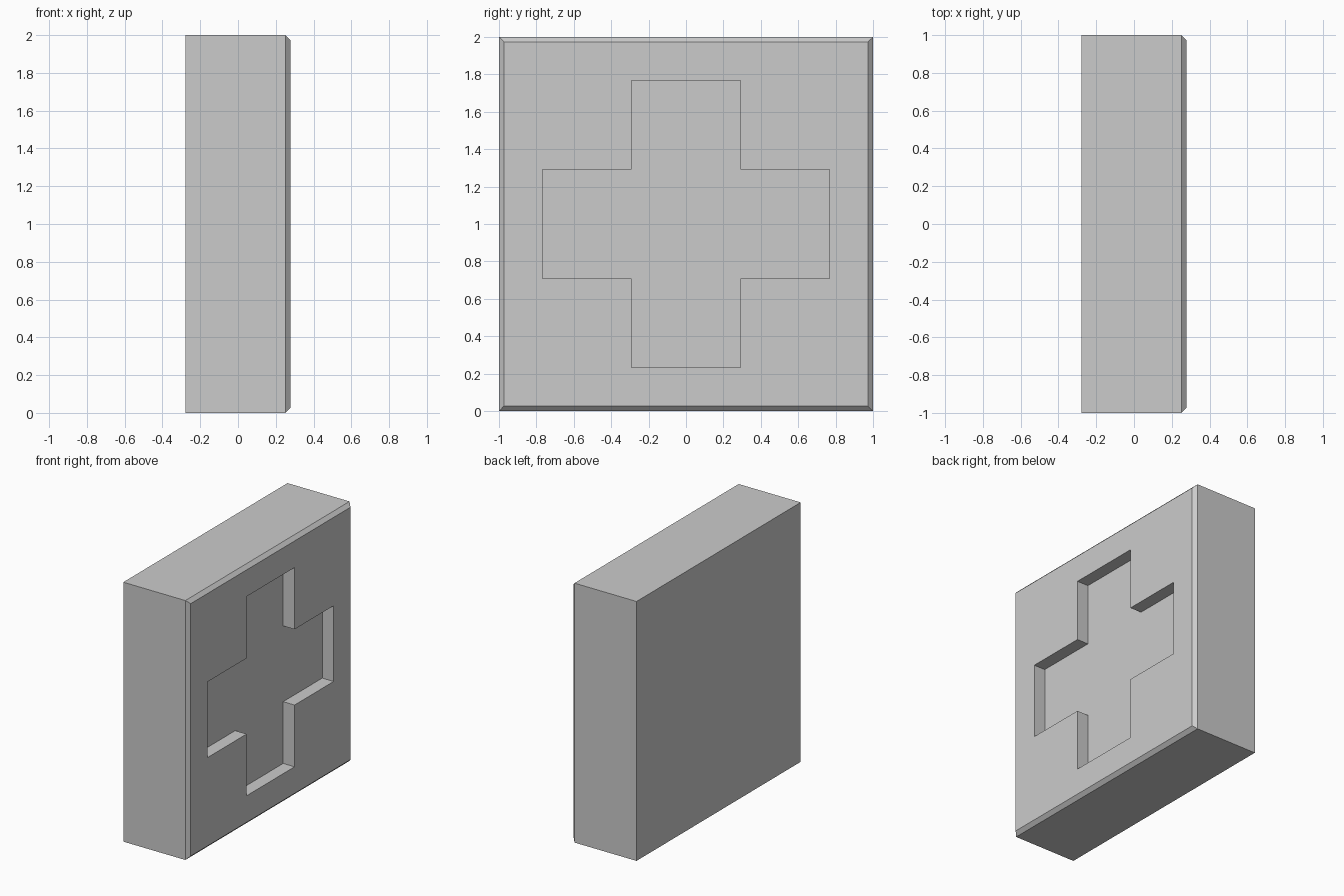
import bpy, bmesh

if "Cube" in bpy.data.objects:
    bpy.data.objects.remove(bpy.data.objects["Cube"])

HALF_T = 0.278      # half thickness along x
CHAMFER = 0.027     # front rim chamfer
DEPTH = 0.097       # recess depth
ARM, REACH = 0.292, 0.768   # cross arm half width and half length


def add_object(name, bm):
    bmesh.ops.recalc_face_normals(bm, faces=bm.faces)
    mesh = bpy.data.meshes.new(name)
    bm.to_mesh(mesh)
    bm.free()
    obj = bpy.data.objects.new(name, mesh)
    bpy.context.collection.objects.link(obj)
    return obj


# Square block with a chamfer around its +x face
bm = bmesh.new()
bmesh.ops.create_cube(bm, size=1)
for v in bm.verts:
    v.co = (v.co.x * 2 * HALF_T, v.co.y * 2, v.co.z * 2 + 1)
rim = [e for e in bm.edges if all(v.co.x > 0 for v in e.verts)]
bmesh.ops.bevel(bm, geom=rim, offset=CHAMFER, segments=1, affect='EDGES')
block = add_object("block", bm)

# Plus-shaped cutter, one quarter of the outline rotated four times
bm = bmesh.new()
outline = []
y, z = [ARM, ARM, -ARM], [ARM, REACH, REACH]
quarter = list(zip(y, z))
for turn in range(4):
    outline += quarter
    quarter = [(-b, a) for a, b in quarter]
face = bm.faces.new([bm.verts.new((HALF_T - DEPTH, a, b + 1)) for a, b in outline])
extruded = bmesh.ops.extrude_face_region(bm, geom=[face])["geom"]
bmesh.ops.translate(bm, vec=(DEPTH + 0.2, 0, 0),
                    verts=[g for g in extruded if isinstance(g, bmesh.types.BMVert)])
# Close the back if the extrusion removed the source face
bmesh.ops.holes_fill(bm, edges=[e for e in bm.edges if e.is_boundary], sides=0)
cutter = add_object("cross_cutter", bm)
cutter.hide_render = True

# Cut the recess, then discard the cutter
mod = block.modifiers.new("cross_recess", 'BOOLEAN')
mod.operation = 'DIFFERENCE'
mod.solver = 'EXACT'
mod.object = cutter
bpy.context.view_layer.objects.active = block
block.select_set(True)
bpy.ops.object.modifier_apply(modifier=mod.name)
bpy.data.objects.remove(cutter, do_unlink=True)
